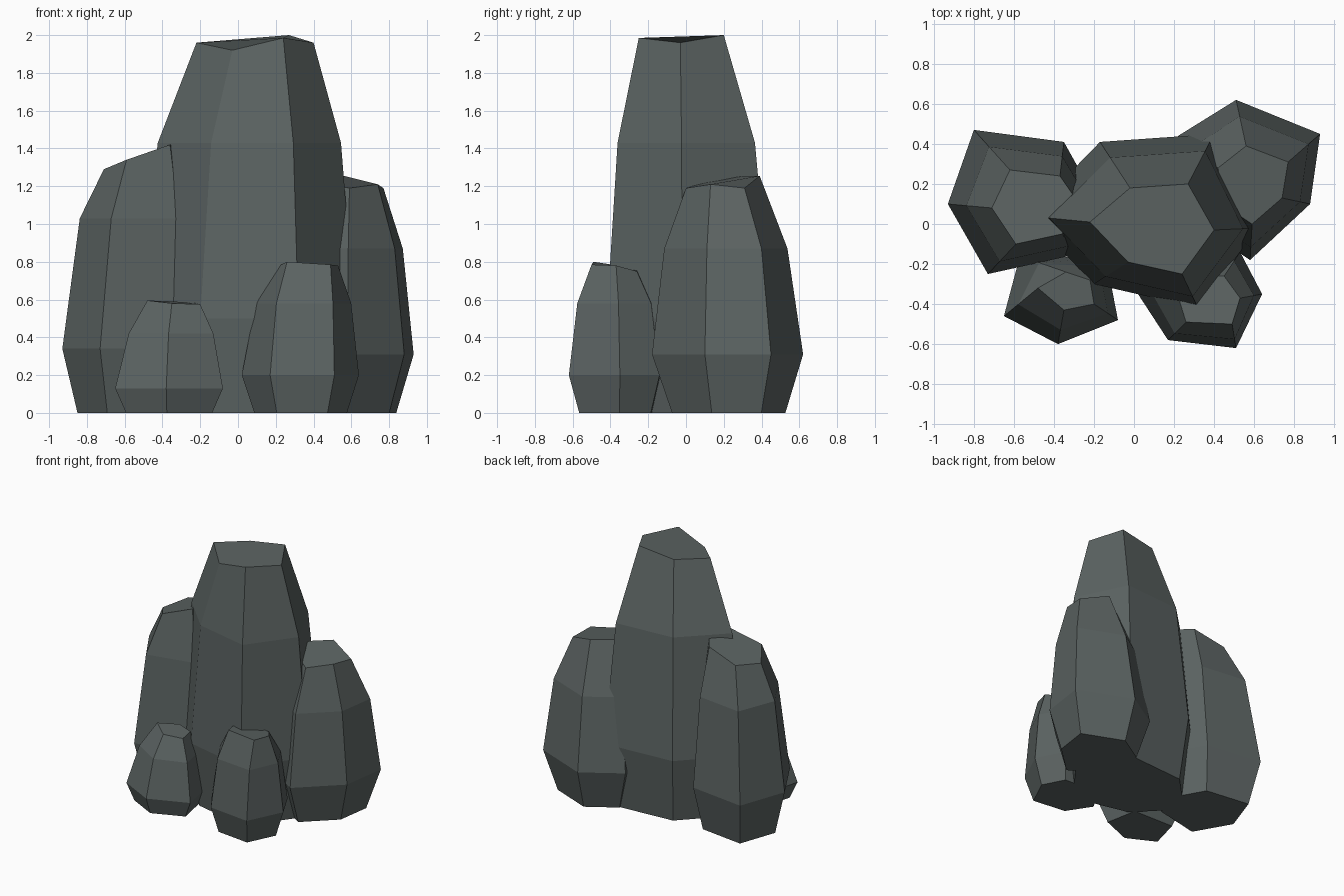
import bpy
import bmesh
from mathutils import Vector

default_cube = bpy.data.objects.get("Cube")
if default_cube:
    bpy.data.objects.remove(default_cube, do_unlink=True)

# One slate colour for every stone
slate = bpy.data.materials.new("slate_grey")
slate.use_nodes = True
slate_colour = (0.105, 0.125, 0.122, 1)
slate.diffuse_color = slate_colour
slate.node_tree.nodes["Principled BSDF"].inputs["Base Color"].default_value = slate_colour


def make_rock(name, waist, waist_z, cap, shoulder_z, shoulder_blend, base_scale):
    """Loft a faceted stone through base, waist, shoulder and cap rings (centimetre units)."""
    waist_ring = [Vector((x, y, waist_z)) for x, y in waist]
    cap_ring = [Vector(point) for point in cap]
    centre = sum(waist_ring, Vector()) / len(waist_ring)

    base_ring = [centre.lerp(point, base_scale) for point in waist_ring]
    for point in base_ring:
        point.z = 0
    shoulder_ring = [low.lerp(high, shoulder_blend) for low, high in zip(waist_ring, cap_ring)]
    for point in shoulder_ring:
        point.z = shoulder_z

    bm = bmesh.new()
    rings = [[bm.verts.new(point / 100) for point in ring]
             for ring in (base_ring, waist_ring, shoulder_ring, cap_ring)]
    sides = len(waist)
    for lower, upper in zip(rings, rings[1:]):
        for i in range(sides):
            j = (i + 1) % sides
            bm.faces.new((lower[i], lower[j], upper[j], upper[i]))
    bm.faces.new(rings[0][::-1])
    bm.faces.new(rings[-1])
    bmesh.ops.recalc_face_normals(bm, faces=bm.faces)

    mesh = bpy.data.meshes.new(name)
    bm.to_mesh(mesh)
    bm.free()
    mesh.materials.append(slate)
    rock = bpy.data.objects.new(name, mesh)
    bpy.context.collection.objects.link(rock)
    return rock


# Tall central stone
make_rock(
    "central_rock",
    waist=[(62, -2), (40, 45), (-17, 41), (-53, 4), (-20, -30), (32, -42)], waist_z=50,
    cap=[(40, -3, 196), (27, 20, 200), (-2, 18, 196),
         (-22, 1, 196), (-3, -19, 192), (24, -25, 198.5)],
    shoulder_z=143, shoulder_blend=0.34, base_scale=0.85)

# Large stone on the -x side
make_rock(
    "large_right_rock",
    waist=[(-20, 14), (-35, 41), (-80, 47), (-93, 10), (-73, -25), (-28, -15)], waist_z=34,
    cap=[(-28, 11, 141), (-37, 24, 139), (-62, 27, 132),
         (-71, 8, 129), (-59, -10, 134), (-36, -5, 142)],
    shoulder_z=103, shoulder_blend=0.42, base_scale=0.79)

# Large stone on the +x side
make_rock(
    "large_left_rock",
    waist=[(93, 45), (51, 62), (22, 44), (25, 4), (58, -18), (88, 10)], waist_z=31,
    cap=[(77, 31, 119), (56, 39, 125.5), (42, 28, 125),
         (44, 10, 122), (59, 0, 119), (74, 13, 121)],
    shoulder_z=87, shoulder_blend=0.36, base_scale=0.75)

# Small stone in front, -x side
make_rock(
    "small_right_rock",
    waist=[(-8, -48), (-14, -17), (-57, -16), (-65, -46), (-38, -60)], waist_z=13,
    cap=[(-20, -40, 57.5), (-22, -28, 58), (-34, -24, 59),
         (-48, -32, 59.5), (-35, -43, 58)],
    shoulder_z=42, shoulder_blend=0.42, base_scale=0.8)

# Small stone in front, +x side
make_rock(
    "small_left_rock",
    waist=[(64, -35), (53, -14), (16, -12), (2, -35), (17, -58), (51, -62)], waist_z=20,
    cap=[(53, -37, 78), (45, -26, 75), (28, -26, 77),
         (22, -36, 78), (26, -49, 80), (49, -50, 78.5)],
    shoulder_z=58, shoulder_blend=0.37, base_scale=0.79)
